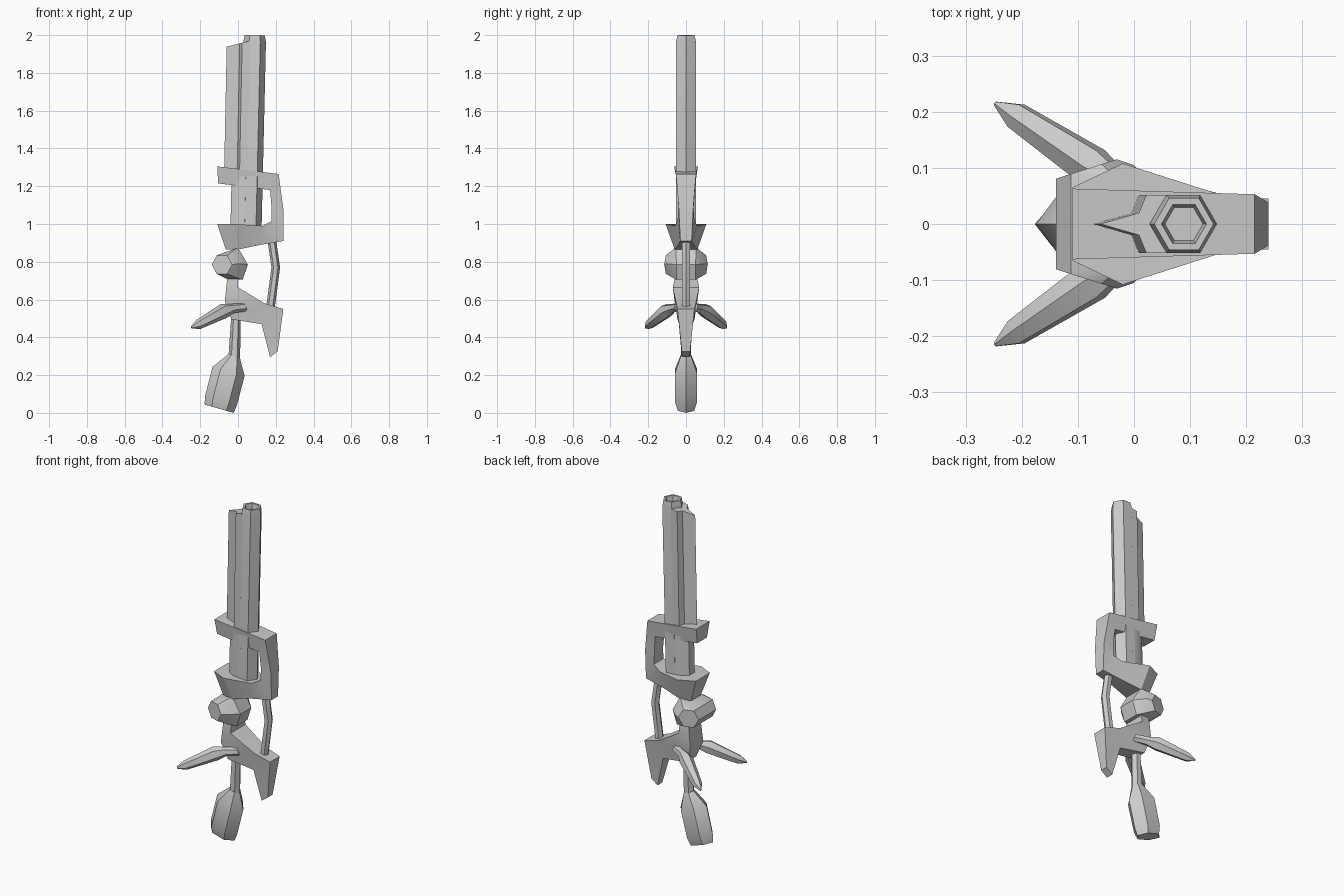
import bpy, bmesh, math
from mathutils import Vector

if "Cube" in bpy.data.objects:
    bpy.data.objects.remove(bpy.data.objects["Cube"], do_unlink=True)

metal = bpy.data.materials.new("plain_grey")
metal.use_nodes = True
GREY = (0.6, 0.6, 0.6, 1)
metal.diffuse_color = GREY
metal.node_tree.nodes["Principled BSDF"].inputs["Base Color"].default_value = GREY


def finish(name, bm):
    bmesh.ops.recalc_face_normals(bm, faces=bm.faces)
    mesh = bpy.data.meshes.new(name)
    bm.to_mesh(mesh)
    bm.free()
    mesh.materials.append(metal)
    ob = bpy.data.objects.new(name, mesh)
    bpy.context.collection.objects.link(ob)
    bpy.ops.object.select_all(action='DESELECT')
    ob.select_set(True)
    bpy.context.view_layer.objects.active = ob
    bpy.ops.object.shade_smooth_by_angle(angle=math.radians(32))
    return ob


def loft(name, sections):
    """Skin a row of equal-sized point loops and cap both ends."""
    bm = bmesh.new()
    loops = [[bm.verts.new(p) for p in s] for s in sections]
    n = len(loops[0])
    for a, b in zip(loops, loops[1:]):
        for i in range(n):
            j = (i + 1) % n
            bm.faces.new((a[i], a[j], b[j], b[i]))
    bm.faces.new(loops[0])
    bm.faces.new(loops[-1])
    return finish(name, bm)


def tube(name, rings, axis, sides=6):
    """Rings are (centre, radius u, radius v), all square to one axis."""
    t = Vector(axis).normalized()
    v = Vector((0, 1, 0))
    v = (v - t * v.dot(t)).normalized()
    u = v.cross(t)
    angles = [math.tau * i / sides for i in range(sides)]
    return loft(name, [[Vector(c) + u * ru * math.cos(a) + v * rv * math.sin(a)
                        for a in angles] for c, ru, rv in rings])


def strip(name, pairs):
    """Bent bar: each pair holds two edge points (x, z, half width)."""
    return loft(name, [[(p[0], -p[2], p[1]), (p[0], p[2], p[1]),
                        (q[0], q[2], q[1]), (q[0], -q[2], q[1])] for p, q in pairs])


# Hexagonal barrel with chamfered, recessed muzzle
tube("barrel", [((0.065, 0, 0.98), 0.06, 0.06), ((0.088, 0, 1.965), 0.06, 0.06),
                ((0.089, 0, 2.0), 0.053, 0.053), ((0.089, 0, 2.0), 0.04, 0.04),
                ((0.089, 0, 1.97), 0.034, 0.034)], (0.023, 0, 1))


# Wedge rails along the barrel
def rail(name, half, z0, z1, shift, slope):
    outline = half + [(x, -y) for x, y in reversed(half) if y > 0]
    loft(name, [[(x, y, z0) for x, y in outline],
                [(x + shift, y, z1 + slope * x) for x, y in outline]])


rail("upper_rail", [(-0.074, 0), (-0.005, 0.02), (0.008, 0.052), (0.05, 0.052)],
     1.25, 1.957, 0.014, 0.25)
rail("lower_rail", [(-0.04, 0.025), (0.0, 0.05), (0.05, 0.052)], 0.98, 1.25, 0.006, 0)

# C-shaped bracket with its flared lower collar
strip("bracket", [((-0.11, 1.305, 0.063), (-0.105, 1.215, 0.045)),
                  ((0.215, 1.265, 0.053), (0.17, 1.18, 0.045)),
                  ((0.24, 1.08, 0.038), (0.178, 1.08, 0.04)),
                  ((0.24, 0.91, 0.03), (0.178, 1.015, 0.045)),
                  ((0.12, 0.89, 0.04), (0.13, 0.99, 0.06)),
                  ((0.0, 0.865, 0.06), (-0.02, 1.0, 0.108)),
                  ((-0.065, 0.865, 0.045), (-0.11, 1.0, 0.065))])

# Hub with splayed hexagonal ends
bm = bmesh.new()
for s in (-1, 1):
    d = Vector((0.11, 0.035 * s, 0)).normalized()
    for i in range(6):
        a = math.tau * i / 6
        bm.verts.new(Vector((-0.085, 0.098 * s, 0.785))
                     + 0.057 * (d * math.cos(a) + Vector((0, 0, math.sin(a)))))
    for x, y, z in ((0.052, 0.05, 0.785), (0.025, 0.05, 0.705), (0, 0.055, 0.875),
                    (0, 0.105, 0.79), (-0.06, 0.055, 0.71)):
        bm.verts.new((x, y * s, z))
bmesh.ops.convex_hull(bm, input=bm.verts)
bmesh.ops.dissolve_limit(bm, angle_limit=0.02, verts=bm.verts, edges=bm.edges)
finish("hub", bm)

# Bent link rod
tube("link_rod", [((0.178, 0, 0.92), 0.023, 0.025), ((0.2, 0, 0.77), 0.023, 0.025),
                  ((0.172, 0, 0.56), 0.023, 0.025)], (0, 0, -1))

# Lower guard, from the neck out to the pointed spur
strip("lower_guard", [((-0.055, 0.73, 0.055), (0.0, 0.73, 0.055)),
                      ((-0.07, 0.59, 0.06), (0.0, 0.665, 0.07)),
                      ((-0.035, 0.495, 0.045), (0.14, 0.58, 0.052)),
                      ((0.125, 0.47, 0.035), (0.24, 0.55, 0.045)),
                      ((0.17, 0.295, 0.022), (0.21, 0.325, 0.022))])

# Pair of swept prongs
for side, s in (("front", -1), ("back", 1)):
    tube(side + "_prong", [((0.035, 0.045 * s, 0.56), 0.024, 0.022),
                           ((-0.03, 0.075 * s, 0.553), 0.026, 0.024),
                           ((-0.075, 0.103 * s, 0.54), 0.04, 0.038),
                           ((-0.21, 0.193 * s, 0.468), 0.026, 0.026),
                           ((-0.247, 0.215 * s, 0.452), 0.006, 0.004)],
         (-0.2, 0.125 * s, -0.09))

# Shaft and paddle-shaped foot
tube("shaft", [((-0.01, 0, 0.52), 0.025, 0.028), ((-0.02, 0, 0.29), 0.031, 0.03)],
     (-0.01, 0, -0.23))
tube("paddle", [((-0.02, 0, 0.303), 0.031, 0.032), ((-0.05, 0, 0.22), 0.088, 0.068),
                ((-0.09, 0, 0.065), 0.088, 0.066), ((-0.1, 0, 0.022), 0.08, 0.05)],
     (-0.08, 0, -0.281))
